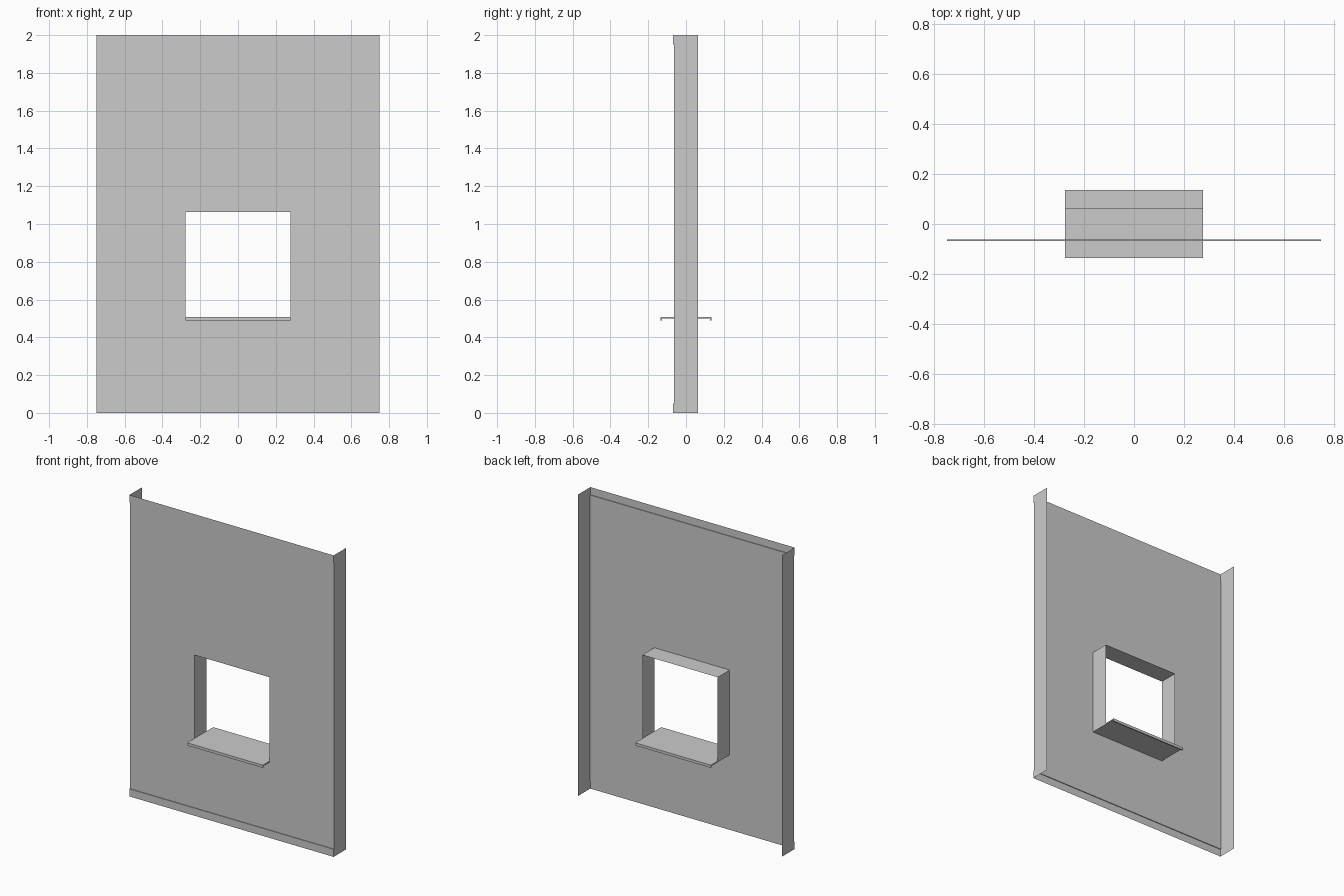
import bpy

if "Cube" in bpy.data.objects:
    bpy.data.objects.remove(bpy.data.objects["Cube"])

W, D, H = 0.75, 0.063, 2.0            # half width, half depth, height
WX, WZ0, WZ1 = 0.277, 0.502, 1.063    # window opening
BAND, STEP = 0.05, 0.005              # edge band height and projection


def make(name, verts, faces):
    me = bpy.data.meshes.new(name)
    me.from_pydata(verts, [], faces)
    me.update()
    ob = bpy.data.objects.new(name, me)
    bpy.context.collection.objects.link(ob)
    return ob


def sweep_x(name, profile, half, closed=False):
    """Extrude a (y, z) profile along x; a closed profile gets end caps."""
    n = len(profile)
    verts = [(x, y, z) for x in (-half, half) for y, z in profile]
    count = n if closed else n - 1
    faces = [(i, (i + 1) % n + 0, (i + 1) % n + n, i + n)[::-1] for i in range(count)]
    if closed:
        faces += [tuple(range(n)), tuple(range(2 * n - 1, n - 1, -1))]
    return make(name, verts, faces)


# Front sheet with the window opening, as a 3 x 3 grid without its centre
xs, zs = (-W, -WX, WX, W), (BAND, WZ0, WZ1, H - BAND)
grid = [(x, -D, z) for z in zs for x in xs]
cells = [(r * 4 + c, r * 4 + c + 1, r * 4 + c + 5, r * 4 + c + 4)
         for r in range(3) for c in range(3) if (r, c) != (1, 1)]
make("front_sheet", grid, cells)

# Slightly raised bands along the bottom and top edges
F = -D - STEP
sweep_x("bottom_band", [(-D, BAND), (F, BAND), (F, 0)], W)
sweep_x("top_band", [(F, H), (F, H - BAND), (-D, H - BAND)], W)

# Side flanges following the stepped front, and the window jambs
side = [(D, 0), (D, H), (F, H), (F, H - BAND), (-D, H - BAND),
        (-D, BAND), (F, BAND), (F, 0)]
jamb = [(-D, WZ0), (D, WZ0), (D, WZ1), (-D, WZ1)]
for s, label in ((-1, "left"), (1, "right")):
    make(label + "_flange", [(s * W, y, z) for y, z in side],
         [tuple(range(8))[::-s]])
    make(label + "_window_jamb", [(s * WX, y, z) for y, z in jamb],
         [tuple(range(4))[::-s]])

# Window head
sweep_x("window_head", [(-D, WZ1), (D, WZ1)], WX)

# Sill with a drip lip on both long edges
S, T, TOP, LIP = 0.136, 0.008, 0.508, 0.49
sweep_x("window_sill", [(-S, LIP), (-S + T, LIP), (-S + T, TOP - T), (S - T, TOP - T),
                        (S - T, LIP), (S, LIP), (S, TOP), (-S, TOP)], WX, closed=True)
